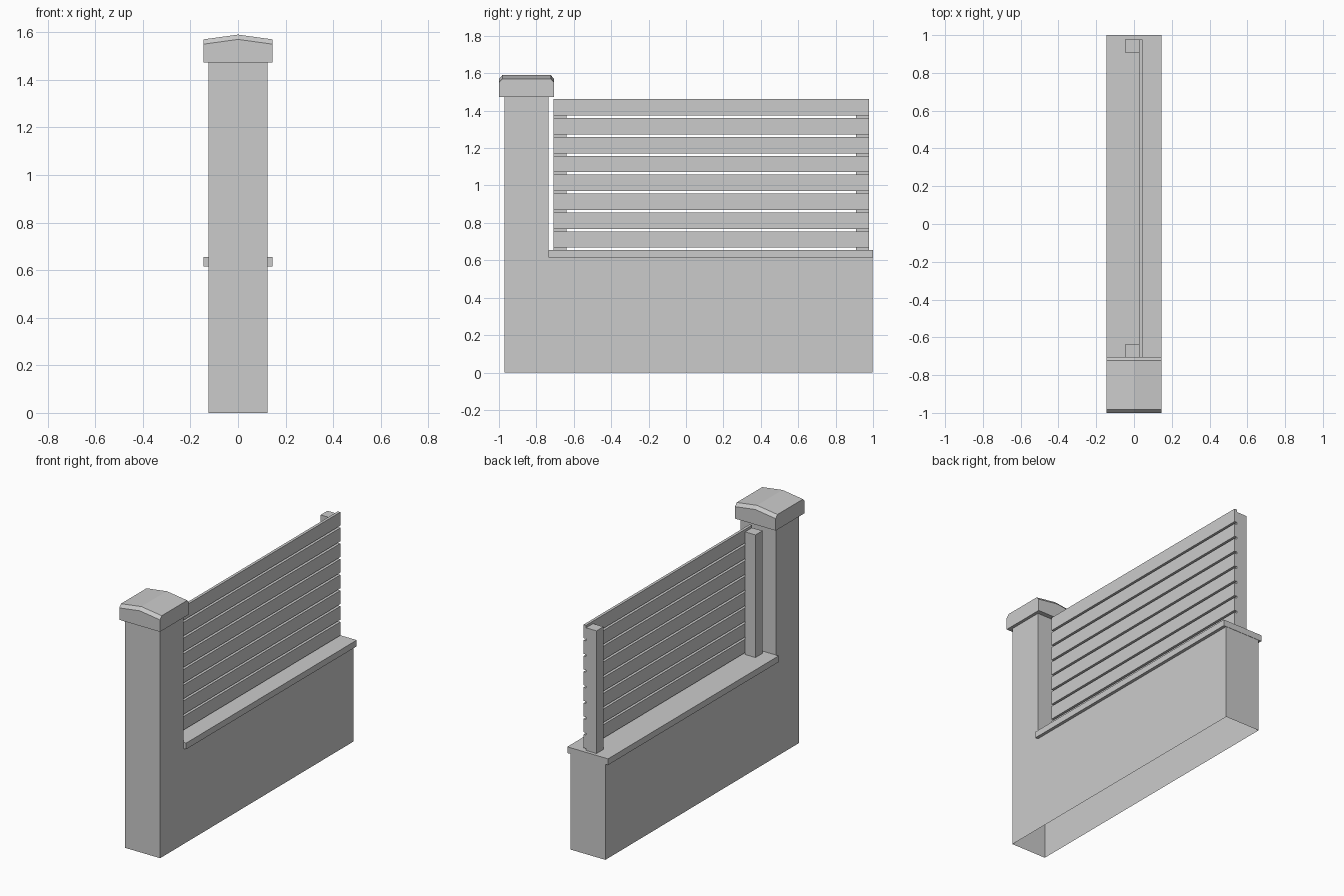
import bpy, bmesh
from mathutils import Vector

if "Cube" in bpy.data.objects:
    bpy.data.objects.remove(bpy.data.objects["Cube"])


def make_object(name, bm):
    bmesh.ops.recalc_face_normals(bm, faces=bm.faces)
    mesh = bpy.data.meshes.new(name)
    bm.to_mesh(mesh)
    bm.free()
    obj = bpy.data.objects.new(name, mesh)
    bpy.context.collection.objects.link(obj)
    return obj


def prism(bm, points, offset):
    """Extrude a closed polygon along an offset vector."""
    face = bm.faces.new([bm.verts.new(p) for p in points])
    ext = bmesh.ops.extrude_face_region(bm, geom=[face], use_keep_orig=True)
    moved = [g for g in ext["geom"] if isinstance(g, bmesh.types.BMVert)]
    bmesh.ops.translate(bm, verts=moved, vec=Vector(offset))


def box(name, x, y, z):
    bm = bmesh.new()
    corners = [(x[0], y[0], z[0]), (x[1], y[0], z[0]), (x[1], y[1], z[0]), (x[0], y[1], z[0])]
    prism(bm, corners, (0, 0, z[1] - z[0]))
    return make_object(name, bm)


# Wall and pillar: one L-shaped shell, open underneath
bm = bmesh.new()
outline = [(-0.97, 0), (0.998, 0), (0.998, 0.62), (-0.735, 0.62), (-0.735, 1.475), (-0.97, 1.475)]
prism(bm, [(-0.125, y, z) for y, z in outline], (0.25, 0, 0))
bottom = [f for f in bm.faces if all(v.co.z < 0.001 for v in f.verts)]
bmesh.ops.delete(bm, geom=bottom, context="FACES_ONLY")
make_object("wall_and_pillar", bm)

# Pillar cap: gabled block with the front and back top edges bevelled
bm = bmesh.new()
rings = []
for y, drop in ((-1.0, 0.02), (-0.982, 0), (-0.723, 0), (-0.705, 0.02)):
    ring = [(-0.145, 1.473), (0.145, 1.473), (0.145, 1.57 - drop), (0, 1.59 - drop), (-0.145, 1.57 - drop)]
    rings.append([bm.verts.new((x, y, z)) for x, z in ring])
for a, b in zip(rings, rings[1:]):
    for i in range(5):
        j = (i + 1) % 5
        bm.faces.new((a[i], a[j], b[j], b[i]))
bm.faces.new(rings[0])
bm.faces.new(rings[-1])
make_object("pillar_cap", bm)

# Coping on the low wall
box("wall_coping", (-0.145, 0.145), (-0.735, 1.0), (0.616, 0.656))

# Fence posts
for name, y in (("post_near_pillar", (-0.708, -0.638)), ("post_far_end", (0.908, 0.978))):
    box(name, (-0.048, 0.026), y, (0.656, 1.445))

# Horizontal slats
for i in range(8):
    top = 1.461 - i * 0.1009
    box(f"slat_{i + 1}", (0.026, 0.044), (-0.708, 0.978), (top - 0.087, top))
